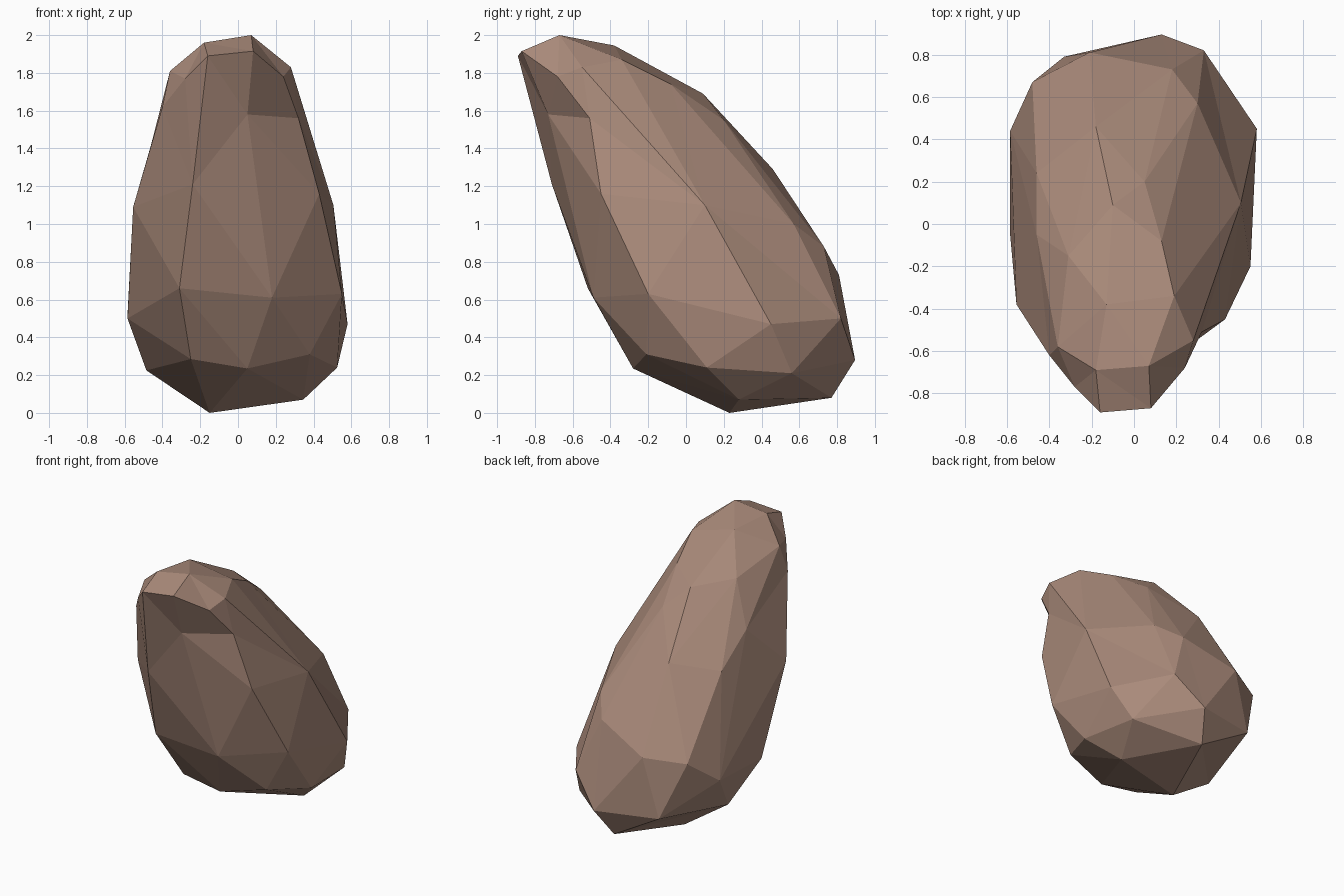
import bpy, bmesh
from mathutils import Vector

# Corner points of the chipped boulder, grouped in bands from tip to foot
tip = [(-.18, -.69, 1.96), (.07, -.67, 2.0), (-.16, -.89, 1.89), (.08, -.87, 1.915),
       (-.28, -.77, 1.77), (.24, -.68, 1.78), (-.36, -.58, 1.81), (.28, -.55, 1.83),
       (-.13, -.38, 1.945), (.19, -.34, 1.87)]
shoulder = [(.05, -.73, 1.58), (.32, -.51, 1.56), (-.40, -.62, 1.62), (-.31, -.15, 1.72),
            (.13, -.08, 1.74), (-.10, .09, 1.69), (.05, .20, 1.55), (-.46, -.05, 1.42)]
waist = [(-.24, -.71, 1.21), (.43, -.45, 1.16), (-.555, -.38, 1.09), (.505, .10, 1.10),
         (-.46, .24, 1.22), (-.18, .46, 1.29), (.30, .57, 1.0), (.18, .73, .88)]
belly = [(-.31, -.52, .66), (.18, -.49, .61), (.55, -.20, .63), (-.585, -.05, .50),
         (-.585, .44, .52), (.58, .45, .47), (-.48, .67, .70), (-.21, .81, .73), (.33, .82, .50)]
foot = [(-.25, -.28, .285), (.05, -.28, .235), (.38, -.21, .31), (-.485, .20, .225),
        (.525, .11, .24), (-.15, .23, .0), (.345, .28, .07), (.05, .77, .08),
        (.48, .56, .21), (-.33, .79, .30), (.13, .895, .28)]


def to_sphere(p):
    """Undo the lean and stretch of the boulder, so its corners lie on a ball."""
    x, y, z = p
    return Vector((x / .58, (y + .6 * (z - 1)) / .6, z - 1)).normalized()


# Facet the ball, then move every corner back to its place on the boulder
bm = bmesh.new()
home = {}
for p in tip + shoulder + waist + belly + foot:
    home[bm.verts.new(to_sphere(p))] = p
bmesh.ops.convex_hull(bm, input=bm.verts[:])
for v in bm.verts:
    v.co = home[v]
bmesh.ops.recalc_face_normals(bm, faces=bm.faces[:])

mesh = bpy.data.meshes.new("boulder")
bm.to_mesh(mesh)
bm.free()
boulder = bpy.data.objects.new("boulder", mesh)
bpy.context.collection.objects.link(boulder)

stone = bpy.data.materials.new("warm brown stone")
stone.diffuse_color = (.40, .255, .195, 1)
mesh.materials.append(stone)
